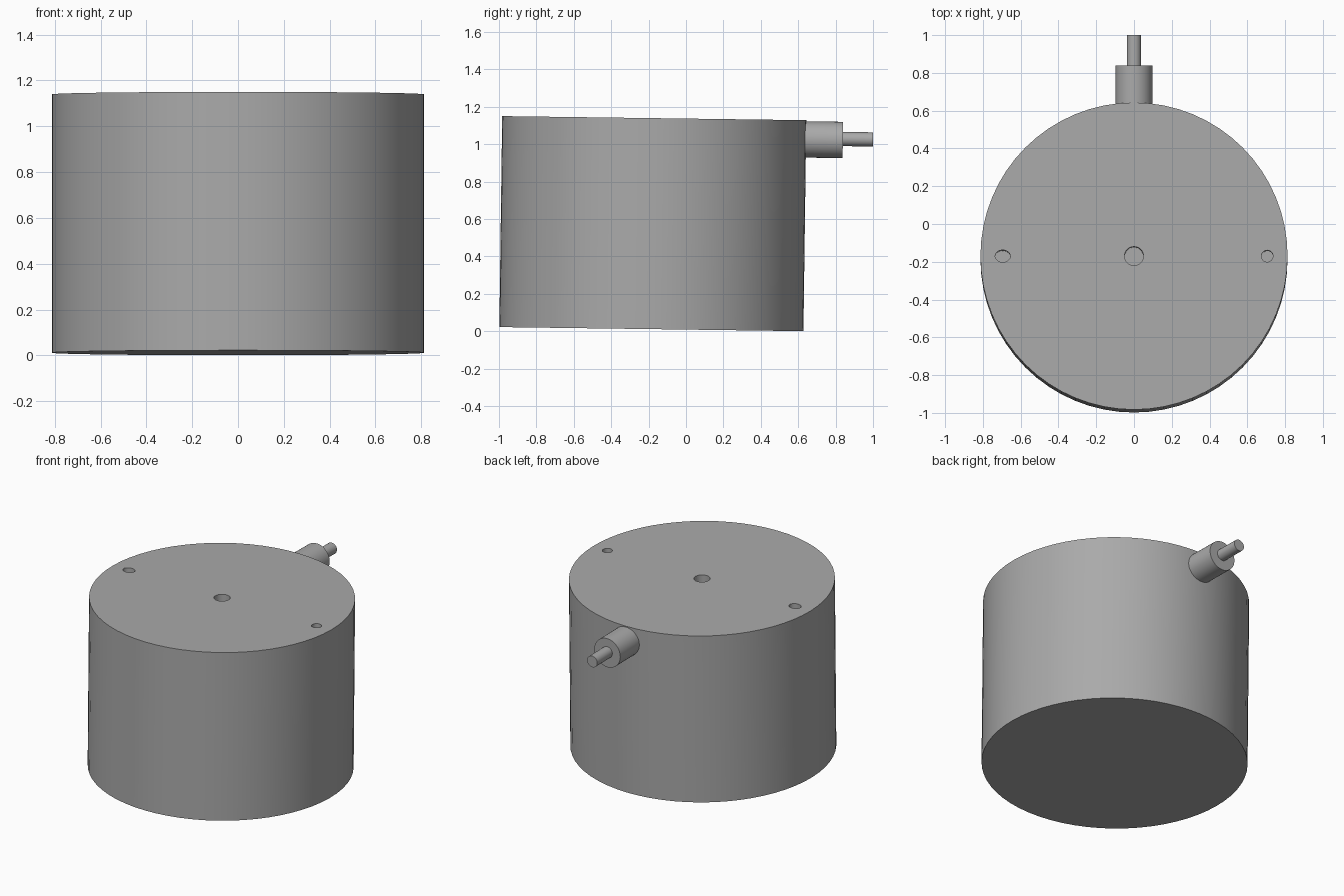
import bpy
from math import pi, radians
from mathutils import Matrix, Vector

cube = bpy.data.objects.get("Cube")
if cube:
    bpy.data.objects.remove(cube, do_unlink=True)

GREY = (0.40, 0.40, 0.40)
RADIUS, SEAM, HEIGHT = 0.813, 0.845, 1.128
# The whole assembly leans back very slightly
TILT = Matrix.Translation((0, -0.185, 0.0115)) @ Matrix.Rotation(radians(-0.77), 4, "X")

grey = bpy.data.materials.new("plain grey")
grey.use_nodes = True
grey.diffuse_color = (*GREY, 1)
grey.node_tree.nodes["Principled BSDF"].inputs["Base Color"].default_value = (*GREY, 1)


def cylinder(name, radius, start, end, sides=64):
    """Cylinder between two points of the untilted assembly."""
    start, end = Vector(start), Vector(end)
    axis = end - start
    bpy.ops.mesh.primitive_cylinder_add(vertices=sides, radius=radius, depth=axis.length)
    obj = bpy.context.object
    obj.name = name
    turn = axis.to_track_quat("Z", "Y").to_matrix().to_4x4()
    obj.data.transform(TILT @ Matrix.Translation((start + end) / 2) @ turn)
    obj.data.materials.append(grey)
    return obj


def smooth(obj):
    bpy.ops.object.select_all(action="DESELECT")
    obj.select_set(True)
    bpy.context.view_layer.objects.active = obj
    bpy.ops.object.shade_smooth_by_angle(angle=pi / 6)


def drill(target, x, radius, stretch=1.0):
    """Cut a vertical hole, optionally widened along x into a slot."""
    cutter = cylinder("hole_cutter", radius, (0, 0, SEAM - 0.1), (0, 0, HEIGHT + 0.1), 32)
    cutter.data.transform(Matrix.Translation((x, 0, 0)) @ Matrix.Diagonal((stretch, 1, 1, 1)))
    cutter.hide_render = True
    mod = target.modifiers.new("hole", "BOOLEAN")
    mod.operation, mod.solver, mod.object = "DIFFERENCE", "EXACT", cutter
    bpy.context.view_layer.objects.active = target
    bpy.ops.object.modifier_apply(modifier=mod.name)
    bpy.data.objects.remove(cutter, do_unlink=True)


# Drum and lid, meeting at a fine seam
base = cylinder("drum_base", RADIUS, (0, 0, 0), (0, 0, SEAM))
lid = cylinder("drum_lid", RADIUS, (0, 0, SEAM), (0, 0, HEIGHT))

# Centre hole, slotted hole and round hole in the lid
drill(lid, 0, 0.05)
drill(lid, -0.695, 0.032, 1.25)
drill(lid, 0.705, 0.031)

# Cable fitting and cable at the back
fitting = cylinder("cable_fitting", 0.097, (0, 0.76, 1.025), (0, 1.01, 1.025), 40)
cable = cylinder("cable", 0.038, (0, 0.95, 1.03), (0, 1.171, 1.03), 24)

for part in (base, lid, fitting, cable):
    smooth(part)
